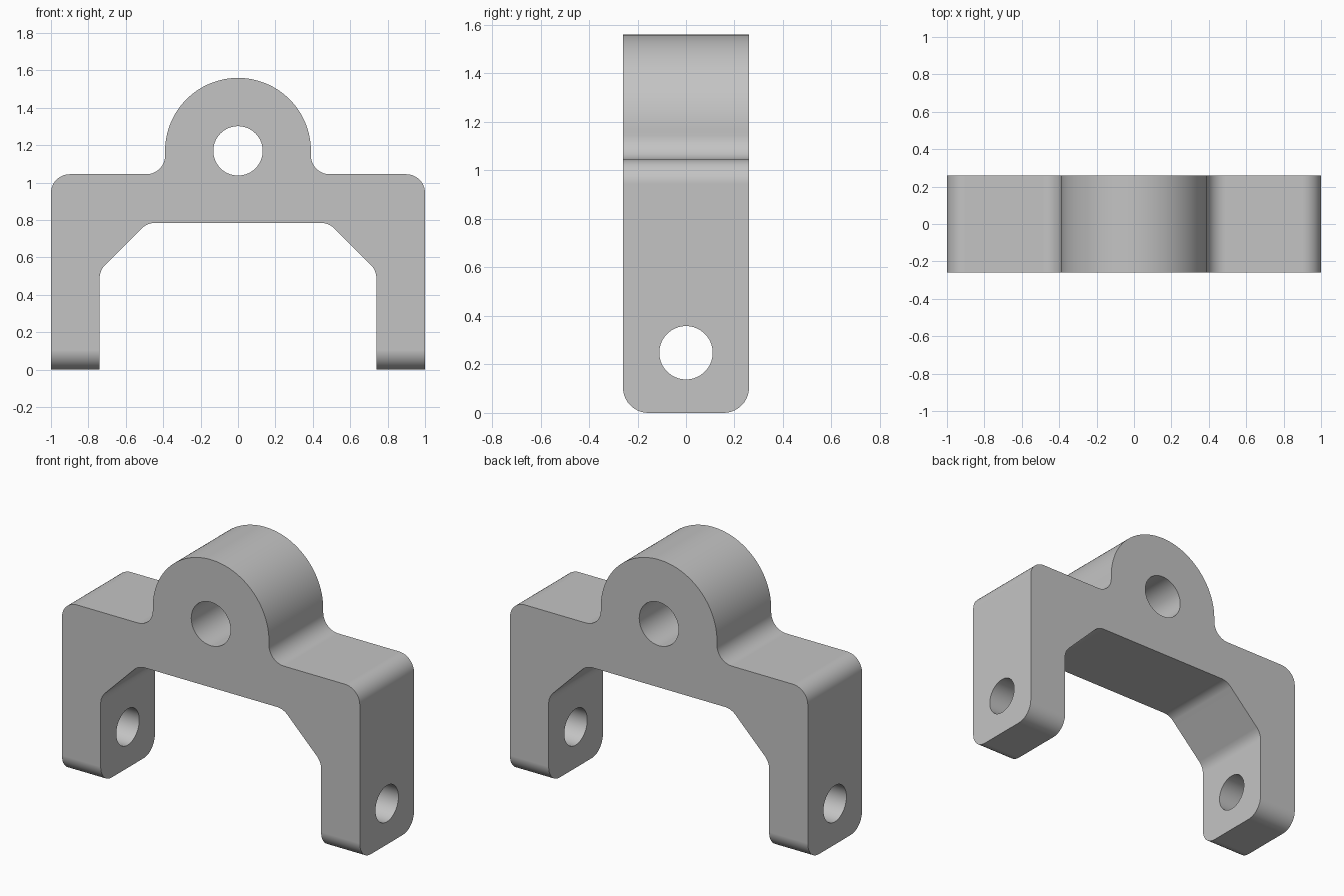
import bpy, bmesh, math
from mathutils import Vector, Matrix

if "Cube" in bpy.data.objects:
    bpy.data.objects.remove(bpy.data.objects["Cube"], do_unlink=True)

DEPTH = 0.26          # half thickness along y
BOSS_Z, BOSS_R = 1.17, 0.39
FILLET = 0.1

metal = bpy.data.materials.new("plain grey")
metal.use_nodes = True
GREY = (0.55, 0.55, 0.55, 1)
metal.diffuse_color = GREY
metal.node_tree.nodes["Principled BSDF"].inputs["Base Color"].default_value = GREY


def round_corners(corners, steps=10):
    """Replace each (x, z, radius) corner by a tangent arc."""
    out = []
    for i, (x, z, r) in enumerate(corners):
        p = Vector((x, z))
        if r == 0:
            out.append(p)
            continue
        a = (Vector(corners[i - 1][:2]) - p).normalized()
        b = (Vector(corners[(i + 1) % len(corners)][:2]) - p).normalized()
        half = a.angle(b) / 2
        centre = p + (a + b).normalized() * (r / math.sin(half))
        start = p + a * (r / math.tan(half)) - centre
        end = p + b * (r / math.tan(half)) - centre
        sweep = start.angle(end)
        for k in range(steps + 1):
            t = k / steps
            out.append(centre + (start * math.sin((1 - t) * sweep)
                                 + end * math.sin(t * sweep)) / math.sin(sweep))
    return out


# Right half of the bracket outline, from the inner chamfer round to the boss
half_outline = [(0.485, 0.785, FILLET), (0.74, 0.53, FILLET),
                (0.74, 0, 0), (1, 0, 0),
                (1, 1.045, FILLET), (BOSS_R, 1.045, FILLET)]
ARC = 32
for k in range(ARC):
    t = math.pi / 2 * k / ARC
    half_outline.append((BOSS_R * math.cos(t), BOSS_Z + BOSS_R * math.sin(t), 0))
mirrored = [(-x, z, r) for x, z, r in reversed(half_outline)]
outline = round_corners(half_outline + [(0, BOSS_Z + BOSS_R, 0)] + mirrored)

# Bracket body: extruded outline with rounded leg feet
bm = bmesh.new()
face = bm.faces.new([bm.verts.new((p.x, -DEPTH, p.y)) for p in outline])
grown = bmesh.ops.extrude_face_region(bm, geom=[face])
bmesh.ops.translate(bm, vec=(0, 2 * DEPTH, 0),
                    verts=[v for v in grown["geom"] if isinstance(v, bmesh.types.BMVert)])
feet = [e for e in bm.edges
        if all(abs(v.co.z) < 1e-5 for v in e.verts)
        and abs(e.verts[0].co.y - e.verts[1].co.y) < 1e-5]
bmesh.ops.bevel(bm, geom=feet, offset=0.105, segments=10, profile=0.5, affect='EDGES')
bmesh.ops.recalc_face_normals(bm, faces=bm.faces[:])
mesh = bpy.data.meshes.new("bracket_body")
bm.to_mesh(mesh)
bm.free()
mesh.materials.append(metal)
body = bpy.data.objects.new("bracket_body", mesh)
bpy.context.collection.objects.link(body)
bpy.context.view_layer.objects.active = body
body.select_set(True)


def drill(name, radius, length, z, axis):
    """Cut a round through hole centred on the z axis line."""
    cut = bmesh.new()
    turn = Matrix.Rotation(math.pi / 2, 4, axis)
    bmesh.ops.create_cone(cut, cap_ends=True, segments=64, radius1=radius,
                          radius2=radius, depth=length,
                          matrix=Matrix.Translation((0, 0, z)) @ turn)
    data = bpy.data.meshes.new(name)
    cut.to_mesh(data)
    cut.free()
    data.materials.append(metal)
    cutter = bpy.data.objects.new(name, data)
    cutter.hide_render = True
    bpy.context.collection.objects.link(cutter)
    mod = body.modifiers.new(name, 'BOOLEAN')
    mod.operation = 'DIFFERENCE'
    mod.solver = 'EXACT'
    mod.object = cutter
    bpy.ops.object.modifier_apply(modifier=name)
    bpy.data.objects.remove(cutter, do_unlink=True)


# Bore through the boss, and pin holes through both legs
drill("boss_bore", 0.132, 1, BOSS_Z, 'X')
drill("leg_pin_holes", 0.11, 3, 0.248, 'Y')

# Smooth fillets, crisp edges, flat large faces
bpy.ops.object.shade_smooth_by_angle(angle=math.radians(30))
weighted = body.modifiers.new("flat_faces", 'WEIGHTED_NORMAL')
weighted.keep_sharp = True
